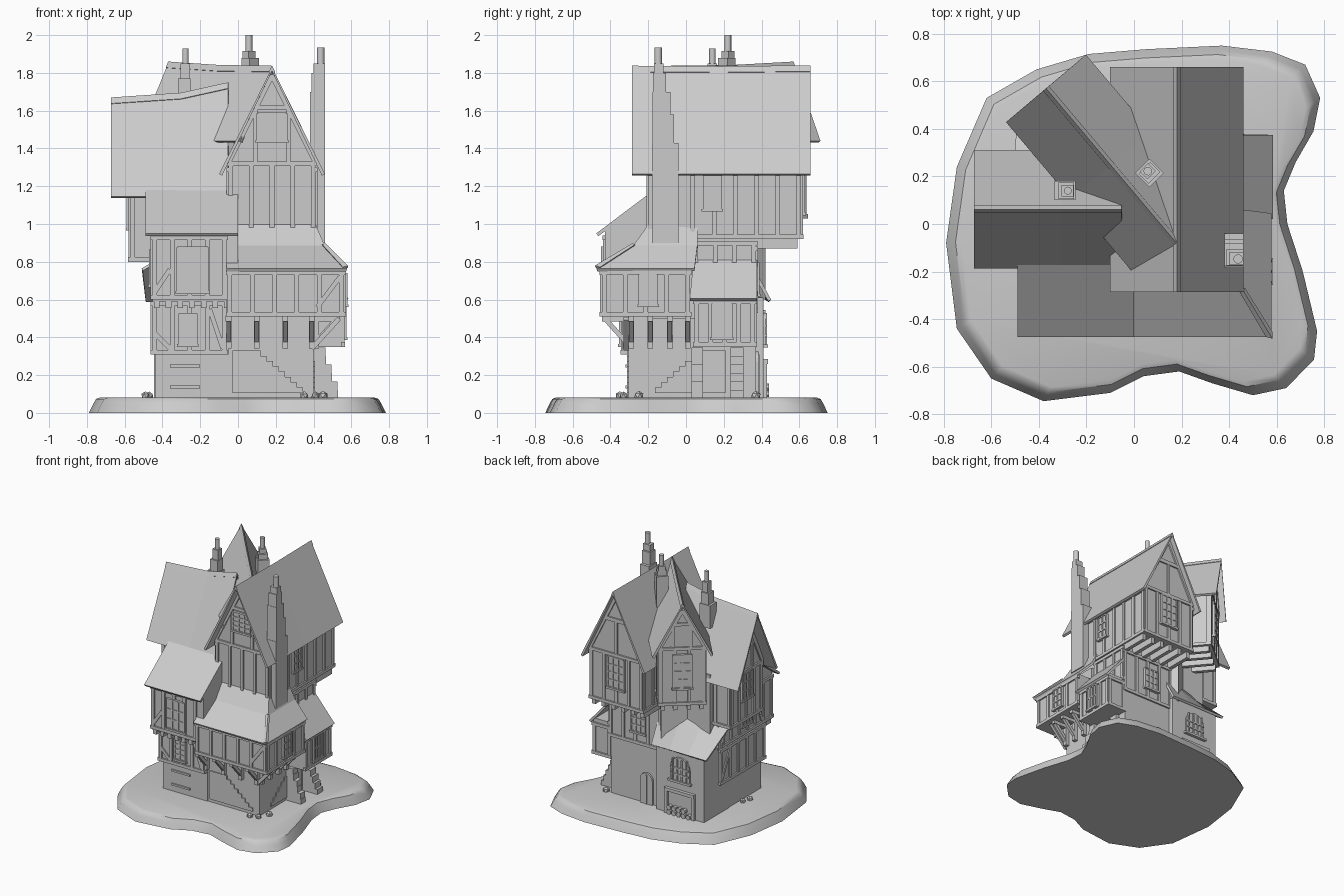
import bpy, bmesh, math, random
from mathutils import Matrix, Vector

if "Cube" in bpy.data.objects:
    bpy.data.objects.remove(bpy.data.objects["Cube"])
random.seed(4)

def finish(name, bm, smooth=False, thick=0):
    bmesh.ops.recalc_face_normals(bm, faces=bm.faces)
    if thick and sum(f.normal.z for f in bm.faces) < 0:
        bmesh.ops.reverse_faces(bm, faces=bm.faces)
    me = bpy.data.meshes.new(name)
    bm.to_mesh(me); bm.free()
    ob = bpy.data.objects.new(name, me)
    bpy.context.collection.objects.link(ob)
    if thick:
        m = ob.modifiers.new("thickness", 'SOLIDIFY')
        m.thickness, m.offset = thick, -1
    if smooth:
        bpy.context.view_layer.objects.active = ob
        ob.select_set(True)
        bpy.ops.object.shade_smooth_by_angle(angle=0.7)
        ob.select_set(False)
    return ob

def frame(x, y, deg=0):
    # local x runs along a wall, local -y points outward
    return Matrix.Translation((x, y, 0)) @ Matrix.Rotation(math.radians(deg), 4, 'Z')

def prisms(name, items, M=Matrix()):
    bm = bmesh.new()
    for poly, y0, y1 in items:
        a = [bm.verts.new(M @ Vector((u, y0, z))) for u, z in poly]
        b = [bm.verts.new(M @ Vector((u, y1, z))) for u, z in poly]
        bm.faces.new(a); bm.faces.new(b[::-1])
        for i in range(len(a)):
            j = (i + 1) % len(a)
            bm.faces.new((a[i], b[i], b[j], a[j]))
    return finish(name, bm)

def R(u0, u1, z0, z1):
    return [(u0, z0), (u1, z0), (u1, z1), (u0, z1)]

def bar(p, q, w):
    p, q = Vector(p), Vector(q)
    d = (q - p).normalized()
    n = Vector((-d.y, d.x)) * w / 2
    return [tuple(p + n), tuple(q + n), tuple(q - n), tuple(p - n)]

def box(name, x0, x1, y0, y1, z0, z1):
    return prisms(name, [(R(x0, x1, z0, z1), y0, y1)])

def timber(name, M, u0, u1, z0, z1, n, braces=()):
    w = .024
    it = [(R(u0 - .008, u1 + .008, z0, z0 + w), -.012, .01), (R(u0 - .008, u1 + .008, z1 - w, z1), -.012, .01)]
    for i in range(n + 1):
        c = u0 + w / 2 + (u1 - u0 - w) * i / n
        it.append((R(c - w / 2, c + w / 2, z0, z1), -.01, .01))
    it += [(bar(p, q, w), -.009, .01) for p, q in braces]
    prisms(name, it, M)

def window(name, M, u, z, w, h, nx=3, ny=3):
    it = [(R(u - w/2, u + w/2, z - h/2, z + h/2), -.013, .01),
          (R(u - w/2 - .012, u + w/2 + .012, z - h/2 - .015, z - h/2), -.024, .01)]
    for i in range(nx + 1):
        c = u - w/2 + w * i / nx
        it.append((R(c - .006, c + .006, z - h/2, z + h/2), -.02, .01))
    for i in range(ny + 1):
        c = z - h/2 + h * i / ny
        it.append((R(u - w/2, u + w/2, c - .005, c + .005), -.019, .01))
    prisms(name, it, M)

def joists(name, M, us, y0, y1, z0, z1):
    prisms(name, [(R(u - .015, u + .015, z0, z1), y0, y1) for u in us], M)

def sheet(name, rows, thick=.018):
    # roof covering from rows of points
    bm = bmesh.new()
    v = [[bm.verts.new(p) for p in r] for r in rows]
    for a, b in zip(v, v[1:]):
        for i in range(len(a) - 1):
            bm.faces.new((a[i], a[i+1], b[i+1], b[i]))
    return finish(name, bm, thick=thick)

def gable_roof(name, M, half, ze, ridge):
    sheet(name, [[M @ Vector(p) for p in ((-half, s, ze), (0, s, z), (half, s, ze))] for s, z in ridge])
    sheet(name + "_cap", [[M @ Vector(p) for p in ((-.016, s, z - .022), (0, s, z + .01), (.016, s, z - .022))]
                          for s, z in ridge], .012)

def gable_house(name, M, half, z0, ze, zr, depth, n):
    prisms(name + "_walls", [([(-half, z0), (half, z0), (half, ze), (0, zr), (-half, ze)], 0, depth)], M)
    timber(name + "_gable_posts", M, -half, half, z0, ze, n)
    zc = ze + (zr - ze) * .62
    k = half * .38
    it = [(bar((s * half, ze), (0, zr), .03), -.012, .01) for s in (-1, 1)]
    it += [(R(-k, k, zc - .012, zc + .012), -.011, .01)]
    it += [(R(s - .011, s + .011, ze, zc), -.01, .01) for s in (-k, k)]
    prisms(name + "_gable_frame", it, M)

def chimney(name, M, steps, pot):
    prisms(name, [(R(x - w/2, x + w/2, z0, z1), y - d/2, y + d/2) for x, y, w, d, z0, z1 in steps], M)
    x, y, r, z0, z1 = pot
    bm = bmesh.new()
    bmesh.ops.create_cone(bm, cap_ends=True, segments=10, radius1=r, radius2=r, depth=z1 - z0,
                          matrix=M @ Matrix.Translation((x, y, (z0 + z1) / 2)))
    finish(name + "_pot", bm, True)

# island base
outline = [(-.79,-.08),(-.745,.24),(-.62,.53),(-.41,.65),(-.19,.715),(.05,.735),(.37,.75),(.58,.725),(.72,.67),
           (.783,.53),(.755,.39),(.68,.26),(.63,.14),(.645,0),(.71,-.2),(.77,-.45),(.757,-.57),(.64,-.69),(.5,-.72),
           (.33,-.67),(.19,-.62),(.04,-.64),(-.1,-.71),(-.38,-.745),(-.6,-.65),(-.745,-.44)]
bm = bmesh.new()
rings = [[bm.verts.new((x * s, y * s, z)) for x, y in outline] for s, z in ((1, 0), (.972, .045), (.95, .074), (.92, .082))]
for a, b in zip(rings, rings[1:]):
    for i in range(len(a)):
        j = (i + 1) % len(a)
        bm.faces.new((a[i], a[j], b[j], b[i]))
bm.faces.new(rings[0]); bm.faces.new(rings[-1])
finish("island_base", bm, True)

# stone ground floor and plaster core
box("stone_base_left", -.44, -.05, -.31, .3, .07, .32)
box("stone_base_right", -.05, .4, -.305, .37, .07, .52)
box("tower_core", -.05, .41, -.2, .37, .5, .95)
box("inner_core", -.42, 0, -.1, .3, .5, 1.2)
# stepped broken plaster on the stone walls
st = [(-.03, .34)]
for i in range(8):
    st += [(.12 + i * .032, .33 - i * .028), (.12 + i * .032, .302 - i * .028)]
st += [(.385, .1), (.385, .36), (-.03, .36)]
st2 = st[1:-3] + [(-.03, .106), (-.03, .33)]
prisms("front_plaster_patch", [(st2, -.008, .01)], frame(0, -.305))
prisms("side_plaster_patch", [([(.3 - u, z) for u, z in st2], -.008, .01)], frame(.4, -.12, 90))
prisms("front_blocked_openings", [(R(-.36, -.2, .24, .255), -.01, .01), (R(-.36, -.2, .13, .145), -.01, .01)], frame(0, -.31))

# left wing lower storey
box("left_lower_walls", -.452, -.05, -.335, .22, .31, .6)
timber("left_lower_front_timber", frame(0, -.335), -.452, -.06, .31, .59, 4, [((-.44, .42), (-.35, .33)), ((-.15, .55), (-.08, .34))])
timber("left_lower_side_timber", frame(-.452, 0, 270), -.22, .335, .31, .59, 5, [((-.2, .35), (-.1, .56))])
window("left_lower_window", frame(0, -.335), -.265, .445, .09, .16, 2, 4)
joists("left_joists", frame(0, 0), [-.43 + i * .062 for i in range(7)], -.425, -.3, .555, .6)
# left wing upper storey, filled up to its lean-to roof
prisms("left_upper_walls", [([(-.43, .59), (.24, .59), (.24, 1.0), (-.15, 1.16), (-.18, 1.155), (-.43, .965)], -.0, .452)], frame(0, 0, 90))
timber("left_upper_front_timber", frame(0, -.43), -.452, -.06, .6, .94, 4, [((-.44, .64), (-.36, .76))])
timber("left_upper_side_timber", frame(-.452, 0, 270), -.2, .43, .6, .94, 6, [((-.2, .62), (-.1, .92)), ((.2, .92), (.3, .62))])
window("left_upper_window", frame(0, -.43), -.24, .76, .16, .23, 3, 3)
window("left_upper_side_window", frame(-.452, 0, 270), .1, .77, .12, .18)
sheet("left_lean_to_roof", [[(-.49, -.475, .95), (0, -.475, .95)], [(-.49, -.17, 1.18), (0, -.17, 1.18)]])

# right jettied storey with bell-cast hip roof
box("right_jetty_walls", -.06, .56, -.445, .02, .51, .77)
timber("right_jetty_front_timber", frame(0, -.445), -.055, .56, .51, .755, 5, [((.42, .56), (.54, .72))])
timber("right_jetty_side_timber", frame(.56, 0, 90), -.445, .02, .51, .755, 4)
window("right_jetty_side_window", frame(.56, 0, 90), -.2, .655, .09, .16, 2, 3)
box("right_jetty_attic", -.05, .44, -.28, .03, .75, .86)
sheet("bell_cast_roof", [[(-.06, -.475, .765), (.578, -.475, .765), (.578, .045, .765)],
                         [(-.06, -.28, .885), (.46, -.28, .885), (.46, .06, .885)],
                         [(-.06, -.19, 1.01), (.405, -.19, 1.01), (.405, .06, .99)]])
sheet("hip_cap", [[(.555, -.475, .772), (.582, -.482, .78), (.583, -.455, .772)], [(.445, -.288, .892), (.462, -.284, .898), (.467, -.27, .892)]], .012)
# jetty posts and angled braces
for nm, M, us in (("front", frame(0, -.305), (-.05, .1, .25, .39)), ("side", frame(.4, 0, 90), (-.29, -.19, -.085, .01))):
    joists(nm + "_jetty_posts", M, us, -.03, .01, .34, .51)
    joists(nm + "_jetty_beams", M, us, -.14, .01, .485, .515)
    for u in us:
        prisms(nm + "_jetty_brace", [(bar((.01, .35), (-.125, .5), .025), -.012, .012)],
               M @ Matrix.Translation((u, 0, 0)) @ Matrix.Rotation(math.pi / 2, 4, 'Z'))
prisms("corner_brace", [(bar((.39, .34), (.535, .5), .025), -.33, -.305)])

# east bay with lean-to roof and outside steps
box("east_bay_walls", .38, .555, .045, .365, .35, .63)
timber("east_bay_timber", frame(.555, 0, 90), .045, .365, .35, .6, 4)
timber("east_bay_back_timber", frame(0, .365, 180), -.555, -.4, .35, .6, 1)
window("east_bay_window", frame(.555, 0, 90), .19, .49, .1, .18, 3, 2)
sheet("east_bay_roof", [[(.585, .02, .605), (.585, .375, .605)], [(.4, .04, .82), (.4, .375, .82)]])
prisms("outside_steps", [(R(.39, .53 - i * .02, .07 + i * .045, .12 + i * .045), .235, .305) for i in range(6)])
prisms("rubble_buttress", [(R(.39, .53 - i * .016 + (i % 2) * .012, .07 + i * .045, .12 + i * .045), .03, .09) for i in range(6)])

# main tower with steep gable
A = frame(.18, -.2)
Ab = frame(.18, .61, 180)
gable_house("tower", A, .23, .92, 1.33, 1.79, .81, 4)
timber("tower_back_posts", Ab, -.23, .23, .92, 1.33, 4)
prisms("tower_back_frame", [(bar((s * .23, 1.33), (0, 1.79), .03), -.012, .01) for s in (-1, 1)]
       + [(R(-.09, .09, 1.58, 1.61), -.011, .01), (R(-.011, .011, 1.33, 1.6), -.01, .01)], Ab)
window("tower_gable_window", A, 0, 1.515, .15, .14, 3, 4)
window("tower_back_window", Ab, 0, 1.18, .14, .24, 3, 4)
timber("tower_east_timber", frame(.41, 0, 90), -.2, .61, .92, 1.3, 7)
timber("tower_west_timber", frame(-.05, 0, 270), -.61, .2, .92, 1.3, 7)
timber("tower_lower_east_timber", frame(.41, 0, 90), .04, .37, .62, .91, 3)
timber("tower_lower_back_timber", frame(0, .37, 180), -.41, .05, .53, .88, 4)
window("tower_east_window", frame(.41, 0, 90), .14, 1.17, .09, .18, 2, 3)
window("tower_lower_back_window", frame(0, .37, 180), -.15, .71, .12, .16)
joists("tower_jetty_joists", frame(0, 0), [-.03 + i * .085 for i in range(6)], .36, .59, .87, .925)
gable_roof("tower_roof", frame(.18, -.285), .28, 1.265, [(0, 1.828), (.47, 1.825), (.945, 1.83)])

# west gable
B = frame(-.57, .065, 270)
gable_house("west_gable", B, .195, .8, 1.2, 1.6, .57, 4)
window("west_gable_window", B, 0, 1.08, .13, .2, 3, 3)
timber("west_gable_front_timber", frame(0, -.13), -.57, -.44, .8, 1.18, 1)
timber("west_gable_back_timber", frame(0, .26, 180), .2, .57, .8, 1.18, 3)
gable_roof("west_roof", frame(-.672, .062, 270), .25, 1.145, [(0, 1.66), (.37, 1.685), (.62, 1.74)])

# diagonal gable
deg = math.degrees(math.atan2(-.645, -.764))
C = frame(-.335, .525, deg)
gable_house("diagonal_gable", C, .165, 1.03, 1.49, 1.78, .68, 3)
window("diagonal_gable_window", C, 0, 1.3, .13, .26, 2, 4)
for nm, x, s in (("a", -.165, 1), ("b", .165, -1)):
    timber("diagonal_side_timber_" + nm, C @ Matrix.Translation((x, 0, 0)) @ Matrix.Rotation(-s * math.pi / 2, 4, 'Z'),
           *((-.4, 0) if s > 0 else (0, .4)), 1.03, 1.48, 3)
joists("diagonal_joists", C, [-.14, -.05, .05, .14], .01, .3, .985, 1.035)
prisms("diagonal_support", [(R(-.13, .13, .6, 1.03), .245, .6)], C)
gable_roof("diagonal_roof", frame(-.37, .57, deg), .22, 1.44, [(0, 1.85), (.42, 1.832), (.85, 1.828)])

# back annex with twisted lean-to, arched window and wood store
box("annex_walls", -.445, -.03, .1, .41, .07, .61)
box("annex_attic", -.2, -.03, .1, .34, .6, .76)
low = [(-.49 + .16 * i, .45, .6) for i in range(4)]
high = [(-.51 + .17 * i, .2, .765 + .1 * i) for i in range(4)]
sheet("annex_roof", [low, [tuple((Vector(a) + Vector(b)) / 2) for a, b in zip(low, high)], high])
N = frame(-.24, .41, 180)
def arch(w, z0, h):
    return [(-w, z0), (w, z0)] + [(w * math.cos(math.pi * i / 8), h + w * math.sin(math.pi * i / 8)) for i in range(9)]
prisms("annex_arched_window", [(arch(.085, .36, .46), -.012, .01), (R(-.1, .1, .345, .362), -.024, .01)]
       + [(R(u - .005, u + .005, .36, .53), -.02, .01) for u in (-.06, -.02, .02, .06)]
       + [(R(-.08, .08, z - .005, z + .005), -.019, .01) for z in (.41, .46)], N)
prisms("wood_store_frame", [(R(-.13, .13, .26, .285), -.025, .01), (R(-.13, -.105, .07, .26), -.02, .01), (R(.105, .13, .07, .26), -.02, .01)], N)
bm = bmesh.new()
for i in range(9):
    M = N @ Matrix.Translation((-.085 + (i % 5) * .042, -.005, .1 + (i // 5) * .036)) @ Matrix.Rotation(math.pi / 2, 4, 'X')
    bmesh.ops.create_cone(bm, cap_ends=True, segments=7, radius1=.019, radius2=.019, depth=.05, matrix=M)
finish("log_pile", bm)
prisms("back_door", [(arch(.055, .07, .27), -.015, .01), (R(-.008, .008, .08, .31), -.02, .01)], frame(.08, .37, 180))

# chimneys
chimney("west_chimney", frame(-.29, .14), [(0, 0, .09, .08, 1.5, 1.68), (.005, 0, .065, .07, 1.66, 1.77), (.01, 0, .05, .05, 1.77, 1.85)], (.012, 0, .017, 1.84, 1.93))
chimney("middle_chimney", frame(.065, .215, 45), [(0, 0, .085, .085, 1.6, 1.84), (0, 0, .07, .06, 1.83, 1.88), (0, .01, .05, .045, 1.87, 1.915)], (0, .01, .018, 1.9, 2.0))
chimney("east_chimney", frame(.42, -.11), [(0, 0, .08, .14, .9, 1.43), (0, -.01, .08, .115, 1.42, 1.58), (0, -.02, .08, .095, 1.57, 1.7),
        (.005, -.03, .07, .07, 1.69, 1.8), (.01, -.035, .06, .05, 1.79, 1.85)], (.018, -.037, .02, 1.84, 1.935))

# loose rocks
bm = bmesh.new()
for x, y in ((.35, -.35), (.41, -.33), (.45, -.25), (-.49, -.1), (-.47, -.04), (.44, .37)):
    bmesh.ops.create_icosphere(bm, subdivisions=1, radius=random.uniform(.022, .034),
                               matrix=Matrix.Translation((x, y, .09)) @ Matrix.Rotation(x * 9, 4, 'Z'))
finish("loose_rocks", bm)
